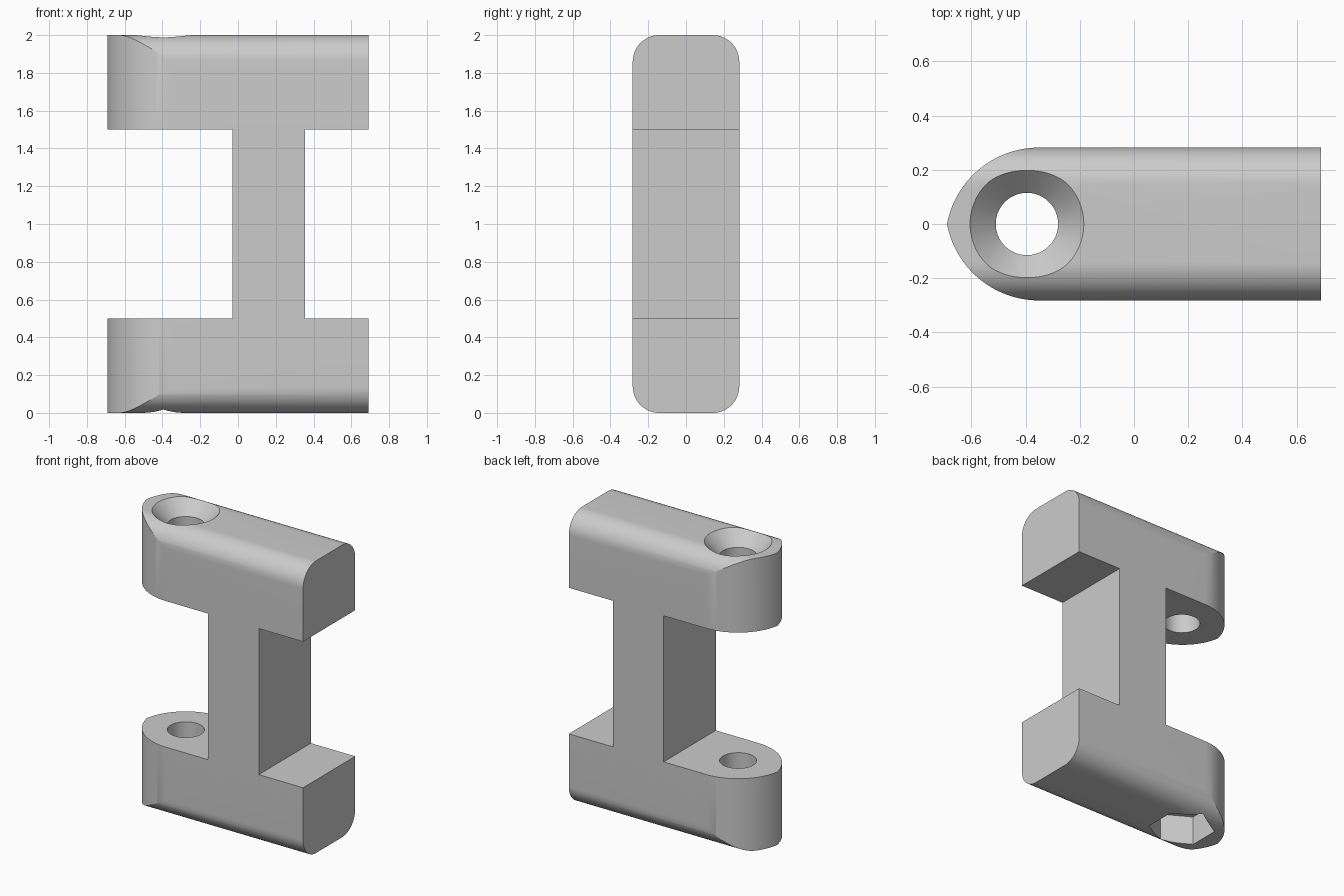
import bpy, bmesh
from math import pi, sin, cos, atan2, hypot, radians
from mathutils import Vector

if "Cube" in bpy.data.objects:
    bpy.data.objects.remove(bpy.data.objects["Cube"])

HALF_LEN, HALF_WID, HEIGHT = 0.69, 0.282, 2.0
CORNER = 0.14            # rounding of the long outer edges
HOLE_X, HOLE_R = -0.395, 0.115
SINK_R, NUT_R, NUT_DEPTH = 0.21, 0.21, 0.2
NOSE_START = -0.35       # where the sides begin to curve to the nose

grey = bpy.data.materials.new("plain_grey")
grey.diffuse_color = (0.6, 0.6, 0.6, 1)
grey.use_nodes = True
grey.node_tree.nodes["Principled BSDF"].inputs["Base Color"].default_value = (0.6, 0.6, 0.6, 1)


def arc(cx, cy, r, a0, a1, n):
    return [(cx + r * cos(a0 + (a1 - a0) * i / n),
             cy + r * sin(a0 + (a1 - a0) * i / n)) for i in range(n + 1)]


def make_object(name, bm):
    bmesh.ops.recalc_face_normals(bm, faces=bm.faces)
    mesh = bpy.data.meshes.new(name)
    bm.to_mesh(mesh)
    bm.free()
    mesh.materials.append(grey)
    obj = bpy.data.objects.new(name, mesh)
    bpy.context.collection.objects.link(obj)
    return obj


def prism(name, points, place, sweep):
    """Extrude a 2D outline; place maps it into 3D."""
    bm = bmesh.new()
    face = bm.faces.new([bm.verts.new(place(u, v)) for u, v in points])
    moved = bmesh.ops.extrude_face_region(bm, geom=[face])["geom"]
    bmesh.ops.translate(bm, vec=Vector(sweep),
                        verts=[g for g in moved if isinstance(g, bmesh.types.BMVert)])
    return make_object(name, bm)


def frustum(name, r_low, r_high, z0, z1, sides, turn=0.0):
    bm = bmesh.new()
    rings = [[bm.verts.new((x, y, z)) for x, y in
              arc(HOLE_X, 0, r, turn, turn + 2 * pi, sides)[:-1]]
             for r, z in ((r_low, z0), (r_high, z1))]
    for ring in rings:
        bm.faces.new(ring)
    for i in range(sides):
        j = (i + 1) % sides
        bm.faces.new((rings[0][i], rings[0][j], rings[1][j], rings[1][i]))
    return make_object(name, bm)


# Bar: rounded upright section swept along its length
iy = HALF_WID - CORNER
section = (arc(iy, HEIGHT - CORNER, CORNER, 0, pi / 2, 20)
           + arc(-iy, HEIGHT - CORNER, CORNER, pi / 2, pi, 20)
           + arc(-iy, CORNER, CORNER, pi, 1.5 * pi, 20)
           + arc(iy, CORNER, CORNER, 1.5 * pi, 2 * pi, 20))
body = prism("clamp_body", section, lambda y, z: (-0.8, y, z), (0.8 + HALF_LEN, 0, 0))

# Plan outline: pointed nose from two mirrored arcs
run = HALF_LEN + NOSE_START
radius = (run ** 2 + HALF_WID ** 2) / (2 * HALF_WID)
drop = radius - HALF_WID
side = arc(NOSE_START, -drop, radius, pi / 2, pi - atan2(drop, run), 28)
plan = ([(1, HALF_WID + 0.1), (NOSE_START, HALF_WID + 0.1)] + side
        + [(x, -y) for x, y in reversed(side[:-1])]
        + [(NOSE_START, -HALF_WID - 0.1), (1, -HALF_WID - 0.1)])
nose = prism("nose_outline", plan, lambda x, y: (x, y, -0.2), (0, 0, HEIGHT + 0.4))

# Openings either side of the web
cutters = []
for name, x0, x1 in (("nose_side_gap", -1, -0.028), ("end_side_gap", 0.355, 1)):
    gap = [(x0, 0.5), (x1, 0.5), (x1, 1.5), (x0, 1.5)]
    cutters.append(prism(name, gap, lambda x, z: (x, -0.5, z), (0, 1, 0)))

# Screw hole, countersink and nut pocket
cutters.append(frustum("screw_hole", HOLE_R, HOLE_R, -0.1, HEIGHT + 0.1, 64))
depth = SINK_R - HOLE_R + 0.01
cutters.append(frustum("countersink", HOLE_R - 0.01, SINK_R + 0.05,
                       HEIGHT - depth, HEIGHT + 0.05, 64))
cutters.append(frustum("nut_pocket", NUT_R, NUT_R, -0.1, NUT_DEPTH, 6, pi / 2))

for cutter, kind in [(nose, "INTERSECT")] + [(c, "DIFFERENCE") for c in cutters]:
    mod = body.modifiers.new(cutter.name, "BOOLEAN")
    mod.object, mod.operation, mod.solver = cutter, kind, "EXACT"
    cutter.hide_render = True

# Bake the cuts and remove the helpers
bpy.context.view_layer.update()
graph = bpy.context.evaluated_depsgraph_get()
baked = bpy.data.meshes.new_from_object(body.evaluated_get(graph))
body.modifiers.clear()
body.data = baked
baked.materials.clear()
baked.materials.append(grey)
for poly in baked.polygons:
    poly.material_index = 0
for helper in [nose] + cutters:
    bpy.data.objects.remove(helper)

bpy.ops.object.select_all(action="DESELECT")
body.select_set(True)
bpy.context.view_layer.objects.active = body
bpy.ops.object.shade_smooth_by_angle(angle=radians(20))
